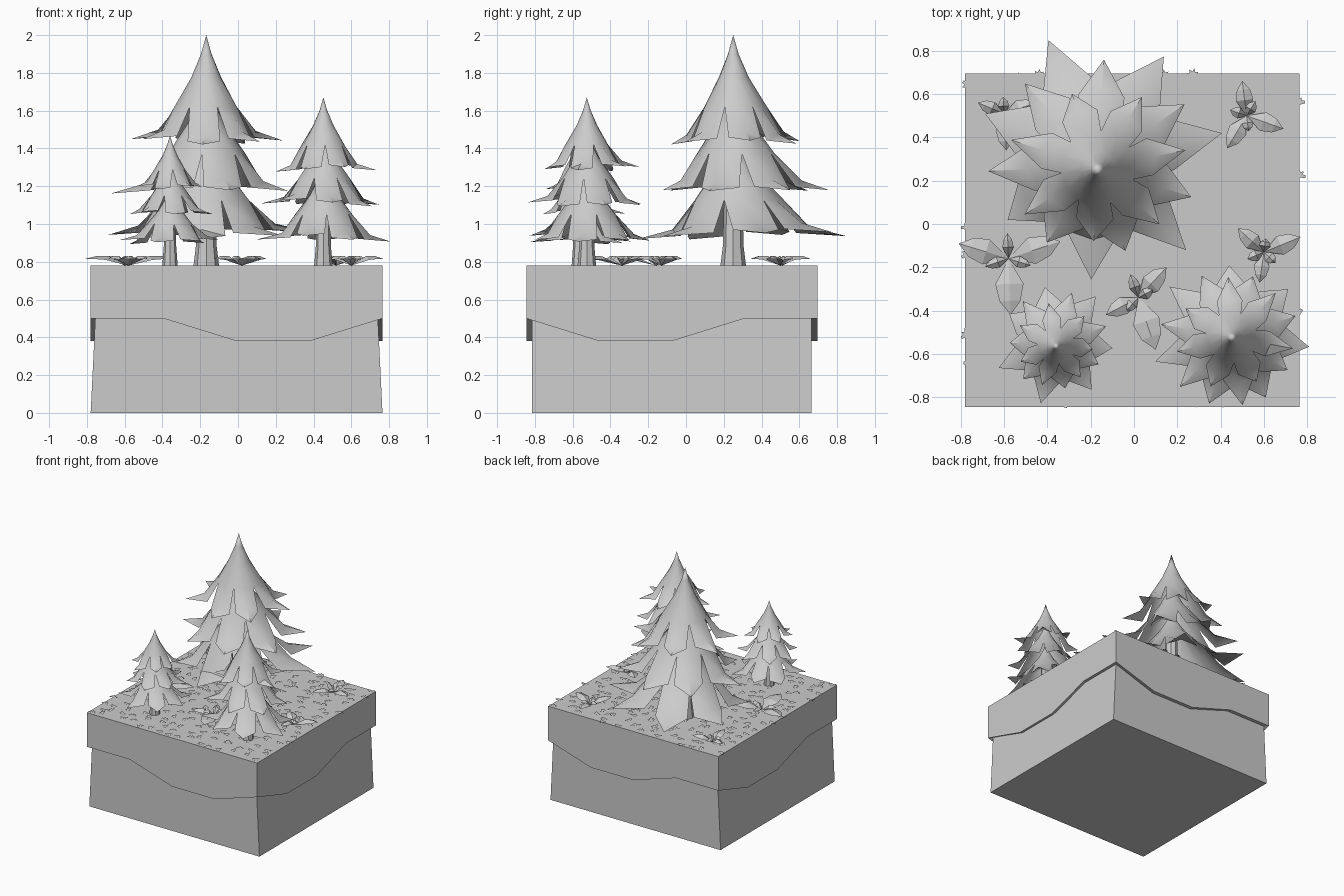
import bpy, math, random
from mathutils import Vector

if "Cube" in bpy.data.objects:
    bpy.data.objects.remove(bpy.data.objects["Cube"])

random.seed(7)
GROUND = 0.78


def add_mesh(name, verts, faces, smooth=False):
    mesh = bpy.data.meshes.new(name)
    mesh.from_pydata(verts, [], faces)
    mesh.update()
    obj = bpy.data.objects.new(name, mesh)
    bpy.context.collection.objects.link(obj)
    if smooth:
        bpy.ops.object.select_all(action='DESELECT')
        obj.select_set(True)
        bpy.context.view_layer.objects.active = obj
        bpy.ops.object.shade_smooth_by_angle(angle=math.radians(40))
    return obj


# Soil block, narrowing slightly upwards
def rect(x0, x1, y0, y1, z):
    return [(x0, y0, z), (x1, y0, z), (x1, y1, z), (x0, y1, z)]


add_mesh("soil_block",
         rect(-.78, .765, -.815, .665, 0) + rect(-.753, .738, -.815, .665, .55),
         [(3, 2, 1, 0), (4, 5, 6, 7)] +
         [(i, (i + 1) % 4, (i + 1) % 4 + 4, i + 4) for i in range(4)])

# Grass slab with a wavy lower edge and an underside lip
outer = [Vector(p) for p in rect(-.78, .765, -.845, .695, 0)]
inner = [Vector(p) for p in rect(-.75, .735, -.81, .66, 0)]
waves = [(.5, .5, .38, .38), (.5, .38, .38, .5), (.5, .38, .38, .5), (.5, .38, .38, .5)]
top, low, lip = [], [], []
for s in range(4):
    for k in range(4):
        o = outer[s].lerp(outer[(s + 1) % 4], k / 4)
        n = inner[s].lerp(inner[(s + 1) % 4], k / 4)
        top.append((o.x, o.y, GROUND))
        low.append((o.x, o.y, waves[s][k]))
        lip.append((n.x, n.y, waves[s][k]))
faces = [tuple(range(16))]
for i in range(16):
    j = (i + 1) % 16
    faces += [(i + 16, j + 16, j, i), (i + 32, j + 32, j + 16, i + 16)]
add_mesh("grass_slab", top + low + lip, faces)

# Flat three-lobed grass tufts scattered on a loose grid
verts, faces = [], []
for i in range(16):
    for j in range(16):
        cx = -.78 + 1.55 * (i + random.random()) / 16
        cy = -.84 + 1.53 * (j + random.random()) / 16
        turn = random.uniform(-.5, .5) + random.choice((0, 1.57, 3.14))
        start = len(verts)
        lobes = [(-.6, .5), (-.35, 1), (.1, 1), (.35, .6), (.8, 1), (1.2, .6),
                 (1.57, 1.1), (1.94, .6), (2.34, 1), (2.8, .6), (3.04, 1), (3.5, 1), (3.74, .5)]
        for a, r in lobes:
            verts.append((cx + .03 * r * math.cos(a + turn),
                          cy + .03 * r * math.sin(a + turn), GROUND + .006))
        faces.append(tuple(range(start, len(verts))))
add_mesh("grass_tufts", verts, faces)


# Tree trunk with flared foot
def trunk(name, x, y, r, height):
    rings = [(1.25, 0), (1, .25), (.85, 1)]
    n, verts, faces = 8, [], []
    for k, t in rings:
        for i in range(n):
            a = 2 * math.pi * i / n
            verts.append((x + r * k * math.cos(a), y + r * k * math.sin(a), GROUND - .01 + height * t))
    for q in range(len(rings) - 1):
        for i in range(n):
            j = (i + 1) % n
            faces.append((q * n + i, q * n + j, q * n + n + j, q * n + n + i))
    add_mesh(name, verts, faces, True)


# One tier of foliage: a flaring cone that splits into broad pointed leaves
def tier(name, x, y, dx, dy, ztop, zbot, radius, n, turn):
    drop = ztop - zbot
    verts, faces = [(x, y, ztop)], []

    def point(a, r, t, grow=1):
        rr = r * radius * grow
        verts.append((x + dx * t * t + rr * math.cos(a), y + dy * t * t + rr * math.sin(a), ztop - drop * t))
        return len(verts) - 1

    m, half = 2 * n, math.pi / n
    rings = []
    for r, t in [(.075, .18), (.21, .4)]:
        rings.append([point(turn + i * half, r, t) for i in range(m)])
    rings.append([point(turn + i * half, .43 if i % 2 == 0 else .45, .68) for i in range(m)])
    for i in range(m):
        j = (i + 1) % m
        faces.append((0, rings[0][i], rings[0][j]))
        for q in range(2):
            faces.append((rings[q][i], rings[q + 1][i], rings[q + 1][j], rings[q][j]))
    base = rings[2]
    for i in range(0, m, 2):
        a = turn + i * half + random.uniform(-.06, .06)
        grow = random.uniform(.9, 1.12)
        sag = random.uniform(-.03, .06)
        right = point(a - half * .76, .68, .98 + sag)
        mid = point(a, .7, .92 + sag)
        left = point(a + half * .76, .68, .98 + sag)
        tip = point(a, 1, 1.01 + sag, grow)
        faces += [(base[i - 1], right, mid, base[i]),
                  (base[i], mid, left, base[(i + 1) % m]),
                  (right, tip, mid), (mid, tip, left)]
    add_mesh(name, verts, faces, True)


# Trees: position, lower-tier drift, trunk radius, tiers (top z, tip z, radius)
trees = [
    ("large", -.168, .25, -.01, .06, .055, [(2.0, 1.44, .38), (1.76, 1.19, .47), (1.5, .95, .54)]),
    ("medium", .452, -.525, .01, .01, .04, [(1.67, 1.3, .26), (1.5, 1.12, .31), (1.31, .93, .345)]),
    ("small", -.36, -.565, 0, .02, .033, [(1.47, 1.2, .19), (1.34, 1.06, .235), (1.19, .91, .275)]),
]
for name, x, y, dx, dy, r, tiers in trees:
    trunk(name + "_tree_trunk", x, y, r, .45)
    for k, (zt, zb, rad) in enumerate(tiers):
        tier(f"{name}_tree_tier_{k + 1}", x, y, dx * k / 2, dy * (k + 1) / 3, zt, zb, rad, 7,
             .3 + k * math.pi / 7 + x)


# Low ground plants: ridged pointed leaves around a centre
def leaf(verts, faces, cx, cy, tx, ty, width):
    d = Vector((tx - cx, ty - cy, 0))
    side = Vector((-d.y, d.x, 0)).normalized() * width
    c = Vector((cx, cy, GROUND))
    up = Vector((0, 0, 1))
    s = len(verts)
    verts += [c, c + d * .45 + side + up * .03, c + d * .45 + up * .05,
              c + d * .45 - side + up * .03, c + d * .75 + side * .75 + up * .035,
              c + d * .75 + up * .05, c + d * .75 - side * .75 + up * .035, c + d + up * .035]
    faces += [(s, s + 2, s + 1), (s, s + 3, s + 2), (s + 1, s + 2, s + 5, s + 4),
              (s + 2, s + 3, s + 6, s + 5), (s + 4, s + 5, s + 7), (s + 5, s + 6, s + 7)]


plants = [
    (-.58, -.16, [(-.34, -.08), (-.81, -.09), (-.57, -.42)]),
    (.02, -.34, [(.15, -.2), (.1, -.58), (-.13, -.42)]),
    (.6, -.13, [(.48, -.02), (.77, -.06), (.58, -.27)]),
    (.52, .5, [(.5, .66), (.69, .44), (.43, .35)]),
    (-.6, .51, [(-.72, .56), (-.45, .56), (-.59, .34)]),
]
for k, (cx, cy, tips) in enumerate(plants):
    verts, faces = [], []
    for tx, ty in tips:
        leaf(verts, faces, cx, cy, tx, ty, math.hypot(tx - cx, ty - cy) * .25)
        # smaller leaf on the opposite side
        leaf(verts, faces, cx, cy, cx - (tx - cx) * .45, cy - (ty - cy) * .45, .026)
    add_mesh(f"ground_plant_{k + 1}", [tuple(v) for v in verts], faces)
